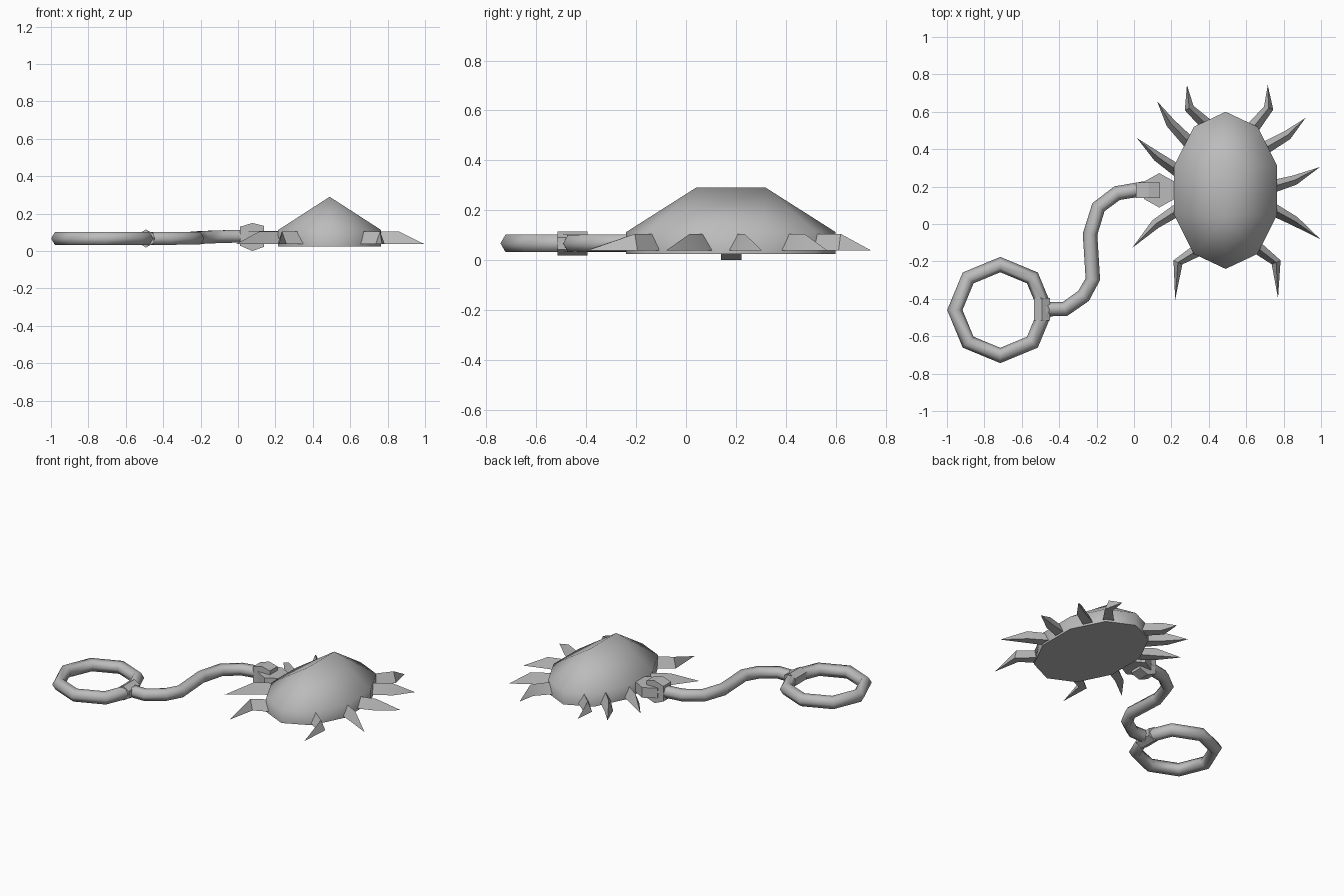
import bpy, bmesh
from math import cos, sin, pi, radians
from mathutils import Vector

if "Cube" in bpy.data.objects:
    bpy.data.objects.remove(bpy.data.objects["Cube"])

GREY = (0.5, 0.5, 0.5, 1)
metal = bpy.data.materials.new("grey_metal")
metal.use_nodes = True
metal.diffuse_color = GREY
metal.node_tree.nodes["Principled BSDF"].inputs["Base Color"].default_value = GREY


def build(name, verts, faces, angle=30):
    bm = bmesh.new()
    vs = [bm.verts.new(v) for v in verts]
    for f in faces:
        bm.faces.new([vs[i] for i in f])
    bmesh.ops.recalc_face_normals(bm, faces=bm.faces)
    mesh = bpy.data.meshes.new(name)
    bm.to_mesh(mesh)
    bm.free()
    mesh.materials.append(metal)
    ob = bpy.data.objects.new(name, mesh)
    bpy.context.collection.objects.link(ob)
    bpy.ops.object.select_all(action='DESELECT')
    ob.select_set(True)
    bpy.context.view_layer.objects.active = ob
    bpy.ops.object.shade_smooth_by_angle(angle=radians(angle))
    return ob


def tube(name, path, radius, closed=False, sides=6):
    """Sweep a hexagon along a path, open or closed."""
    pts = [Vector(p) for p in path]
    n, verts, faces = len(pts), [], []
    for i, p in enumerate(pts):
        a = pts[i - 1] if closed or i else p
        b = pts[(i + 1) % n] if closed or i < n - 1 else p
        side = (b - a).cross(Vector((0, 0, 1))).normalized()
        for k in range(sides):
            t = 2 * pi * k / sides
            verts.append(p + side * radius * cos(t) + Vector((0, 0, radius * sin(t))))
    for i in range(n if closed else n - 1):
        for k in range(sides):
            a, b = i * sides, (i + 1) % n * sides
            j = (k + 1) % sides
            faces.append((a + k, a + j, b + j, b + k))
    if not closed:
        faces += [range(sides), range((n - 1) * sides, n * sides)]
    return build(name, verts, faces, 65)


def prism(name, outline, place, low, high):
    """Extrude an outline; place maps (u, v, depth) to a point."""
    n = len(outline)
    verts = [place(u, v, d) for d in (low, high) for u, v in outline]
    faces = [range(n), range(n, 2 * n)]
    faces += [(i, (i + 1) % n, n + (i + 1) % n, n + i) for i in range(n)]
    return build(name, verts, faces)


def along_y(u, v, d):
    return (u, d, v)


def along_z(u, v, d):
    return (u, v, d)


def hexagon(cx, cy, rx, ry):
    return [(cx + rx * cos(pi / 2 + k * pi / 3), cy + ry * sin(pi / 2 + k * pi / 3))
            for k in range(6)]


# Domed shell: ten-sided wall rising to a short ridge
CX, CY, N = 0.49, 0.18, 10
rim = [(CX + 0.29 * cos(pi / 2 + k * 2 * pi / N), CY + 0.42 * sin(pi / 2 + k * 2 * pi / N))
       for k in range(N)]
verts = [(x, y, z) for z in (0.025, 0.112) for x, y in rim]
verts += [(CX, CY + 0.14, 0.29), (CX, CY - 0.14, 0.29)]
BACK, FRONT = 2 * N, 2 * N + 1
faces = [range(N)]
for i in range(N):
    j = (i + 1) % N
    faces.append((i, j, N + j, N + i))
    if i == 2:
        faces.append((N + i, N + j, FRONT, BACK))
    elif i == 7:
        faces.append((N + i, N + j, BACK, FRONT))
    else:
        faces.append((N + i, N + j, FRONT if 2 < i < 7 else BACK))
build("shell", verts, faces, 66)

# Pointed legs: base, elbow and tip in plan, with a ridged section
legs = {
    "left": [((.64, .52), (.72, .62), (.715, .743)),
             ((.69, .40), (.82, .475), (.917, .567)),
             ((.74, .20), (.86, .235), (.995, .305)),
             ((.74, .08), (.86, .015), (.995, -.08)),
             ((.65, -.12), (.76, -.205), (.77, -.397))],
    "right": [((.39, .53), (.295, .62), (.283, .743)),
              ((.30, .43), (.195, .54), (.123, .657)),
              ((.24, .28), (.125, .36), (.015, .46)),
              ((.24, .08), (.115, 0), (-.01, -.128)),
              ((.34, -.14), (.235, -.205), (.22, -.405))],
}
for side, group in legs.items():
    for number, (base, elbow, tip) in enumerate(group, 1):
        b, e, t = Vector(base), Vector(elbow), Vector(tip)
        verts = []
        for p, run, half in ((b, e - b, 0.034), (e, t - b, 0.026)):
            across = Vector((-run.y, run.x)).normalized() * half
            verts += [(*(p - across), 0.038), (*(p + across), 0.038), (*p, 0.105)]
        verts.append((*t, 0.038))
        build(f"{side}_leg_{number}", verts,
              [(0, 1, 2), (0, 1, 4, 3), (1, 2, 5, 4), (2, 0, 3, 5),
               (3, 4, 6), (4, 5, 6), (5, 3, 6)])

# Key ring and the collar joining it to the cord
ring = [(-0.715 + 0.243 * cos(k * pi / 4), -0.46 + 0.243 * sin(k * pi / 4), 0.067)
        for k in range(8)]
tube("ring", ring, 0.041, closed=True)
prism("ring_collar", hexagon(-0.492, 0.067, 0.049, 0.048), along_y, -0.515, -0.395)

# Bent cord from the collar to the clasp
cord = [(-.48, -.455, .067), (-.37, -.455, .067), (-.27, -.385, .068),
        (-.22, -.295, .068), (-.235, -.295 + .24, .07), (-.19, .09, .073),
        (-.09, .165, .077), (.06, .19, .08)]
tube("cord", cord, 0.039)

# Clasp: upright link on the cord, flat link on the shell
link = [(.012, .13), (.012, .028), (.077, 0), (.138, .022), (.138, .135), (.077, .15)]
prism("upright_link", link, along_y, 0.14, 0.222)
prism("flat_link", hexagon(0.135, 0.18, 0.095, 0.092), along_z, 0.04, 0.108)
